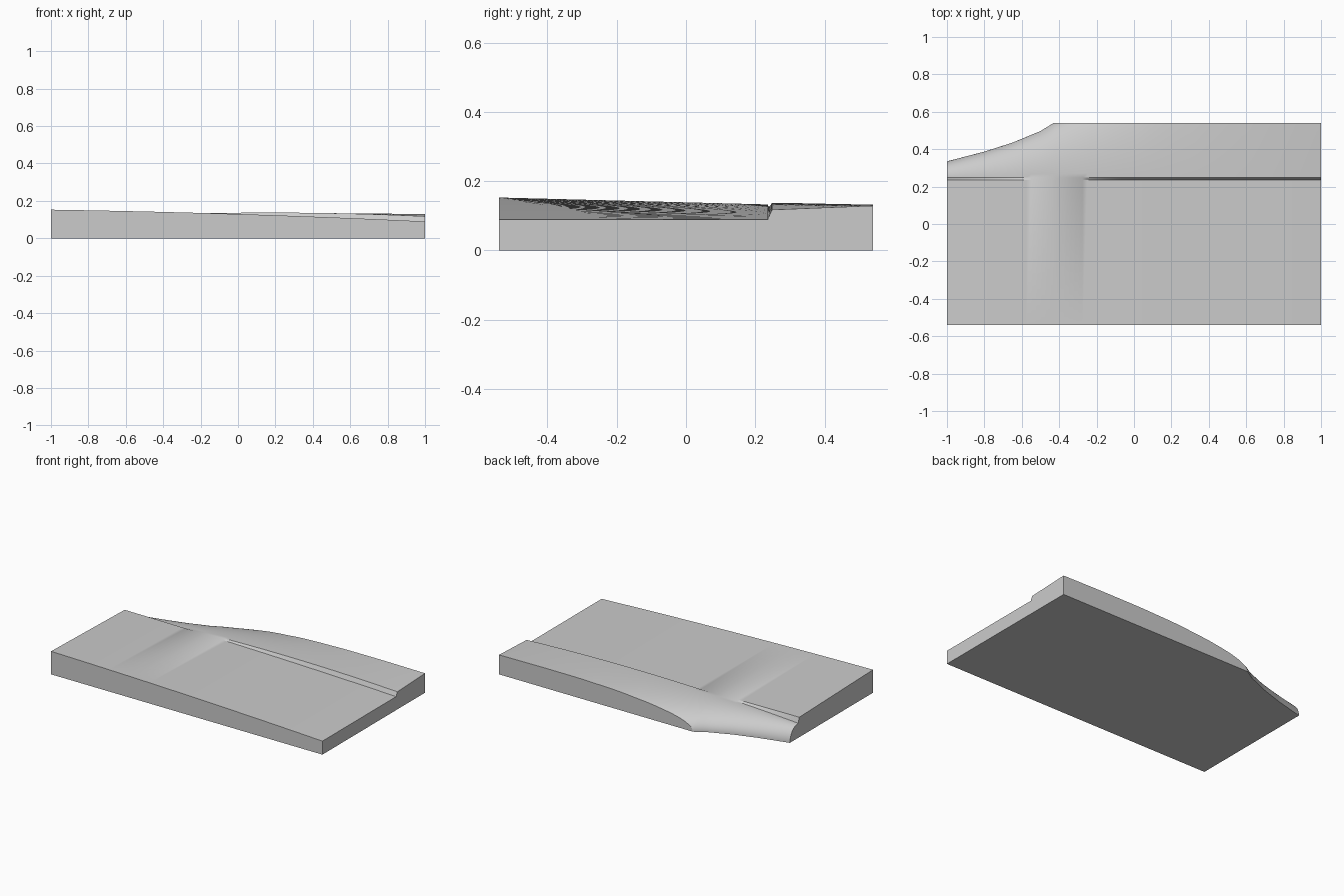
import bpy, bmesh, math

cube = bpy.data.objects.get("Cube")
if cube:
    bpy.data.objects.remove(cube, do_unlink=True)

FRONT, BACK = -0.54, 0.54
STEP_FOOT, STEP_TOP = 0.236, 0.248
COLUMNS, SAMPLES = 80, 20

# Plan outline of the rounded bank, continued beyond the back cut
OUTLINE = [(-1, 0.335), (-0.8, 0.387), (-0.65, 0.435), (-0.5, 0.497), (-0.43, 0.54),
           (-0.2, 0.65), (0, 0.77), (0.3, 1.1), (0.6, 1.8), (1, 5)]


def outline(x):
    for (xa, ya), (xb, yb) in zip(OUTLINE, OUTLINE[1:]):
        if x <= xb:
            return ya + (yb - ya) * (x - xa) / (xb - xa)
    return OUTLINE[-1][1]


def slab_height(x, y):
    """Gently twisted top of the front slab."""
    front = 0.1295 - 0.0315 * x - 0.008 * x * x
    return front - 0.01 * (1 - x) * (y - FRONT) / (STEP_FOOT - FRONT)


def bank_height(x, y):
    """Rounded bank that dies into the ground at its outline."""
    ridge = 0.1365 + 0.01 * x - 0.029 * x * x
    t = min(1, (y - STEP_TOP) / (outline(x) - STEP_TOP))
    rise = 0.012 * max(0, x) ** 3 * (y - STEP_TOP) / (BACK - STEP_TOP)
    return ridge * math.sqrt(max(0, 1 - t * t)) + rise


def section(x):
    """One cross-section across the block, from front bottom to back bottom."""
    end = min(BACK, outline(x))
    pts = [(FRONT, 0), (FRONT, slab_height(x, FRONT)), (STEP_FOOT, slab_height(x, STEP_FOOT))]
    for i in range(SAMPLES + 1):
        y = STEP_TOP + (end - STEP_TOP) * math.sin(math.pi / 2 * i / SAMPLES)
        pts.append((y, bank_height(x, y)))
    pts.append((end, 0))
    return [(x, y, z) for y, z in pts]


# Columns, with extra ones where the bank meets the back cut
xs = {round(-1 + 2 * i / COLUMNS, 4) for i in range(COLUMNS + 1)}
xs |= {-0.43, -0.428, -0.42, -0.41}

bm = bmesh.new()
rows = [[bm.verts.new(p) for p in section(x)] for x in sorted(xs)]
for a, b in zip(rows, rows[1:]):
    for i in range(len(a)):
        j = (i + 1) % len(a)
        bm.faces.new((a[i], b[i], b[j], a[j]))
bm.faces.new(rows[0])
bm.faces.new(rows[-1][::-1])
bmesh.ops.remove_doubles(bm, verts=bm.verts, dist=0.00005)
bmesh.ops.recalc_face_normals(bm, faces=bm.faces)

mesh = bpy.data.meshes.new("terrain_block")
bm.to_mesh(mesh)
bm.free()
block = bpy.data.objects.new("terrain_block", mesh)
bpy.context.collection.objects.link(block)

# Plain grey
grey = bpy.data.materials.new("light_grey")
grey.use_nodes = True
colour = (0.6, 0.6, 0.6, 1)
grey.diffuse_color = colour
grey.node_tree.nodes["Principled BSDF"].inputs["Base Color"].default_value = colour
mesh.materials.append(grey)

bpy.ops.object.select_all(action="DESELECT")
block.select_set(True)
bpy.context.view_layer.objects.active = block
bpy.ops.object.shade_smooth_by_angle(angle=math.radians(30))
